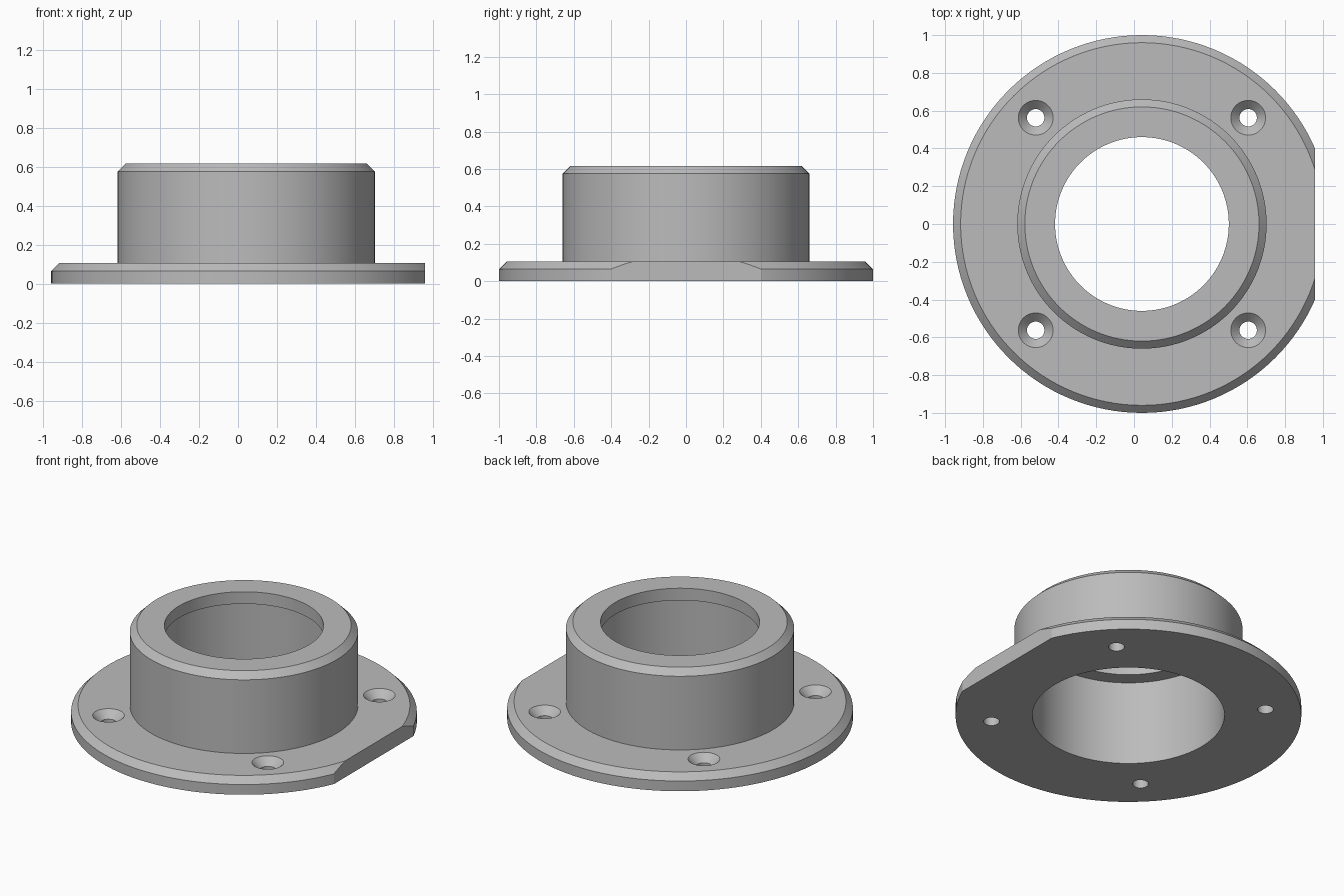
import bpy, bmesh
from math import radians, tau
from mathutils import Vector

default = bpy.data.objects.get("Cube")
if default:
    bpy.data.objects.remove(default, do_unlink=True)

AXIS_X = 0.042        # the flat makes the outline off-centre from the axis
FLAT_X = 0.958
BOLT = 0.5625         # bolt offset from the axis in x and y

grey = bpy.data.materials.new("light grey metal")
grey.use_nodes = True
colour = (0.5, 0.5, 0.5, 1)
grey.diffuse_color = colour
grey.node_tree.nodes["Principled BSDF"].inputs["Base Color"].default_value = colour


def lathe(name, profile, steps, centre):
    """Revolve a closed (radius, z) profile about a vertical axis."""
    bm = bmesh.new()
    verts = [bm.verts.new((r, 0, z)) for r, z in profile]
    edges = [bm.edges.new((v, verts[i - 1])) for i, v in enumerate(verts)]
    bmesh.ops.spin(bm, geom=verts + edges, axis=(0, 0, 1), cent=(0, 0, 0),
                   angle=tau, steps=steps, use_merge=True)
    bmesh.ops.remove_doubles(bm, verts=bm.verts, dist=1e-5)
    # drop the collapsed axis of solid profiles
    loose = [e for e in bm.edges if not e.link_faces]
    bmesh.ops.delete(bm, geom=loose, context='EDGES')
    bmesh.ops.translate(bm, verts=bm.verts, vec=Vector(centre))
    bmesh.ops.recalc_face_normals(bm, faces=bm.faces)
    return add_object(name, bm)


def add_object(name, bm):
    mesh = bpy.data.meshes.new(name)
    bm.to_mesh(mesh)
    bm.free()
    mesh.materials.append(grey)
    obj = bpy.data.objects.new(name, mesh)
    bpy.context.collection.objects.link(obj)
    return obj


def cut(target, cutter):
    mod = target.modifiers.new("cut", 'BOOLEAN')
    mod.operation, mod.solver, mod.object = 'DIFFERENCE', 'EXACT', cutter
    bpy.context.view_layer.objects.active = target
    bpy.ops.object.modifier_apply(modifier=mod.name)
    bpy.data.objects.remove(cutter, do_unlink=True)


# Flange, hub and stepped bore in one turned body
body = lathe("flanged_hub", [
    (0.555, 0), (1, 0), (1, 0.065), (0.96, 0.105),
    (0.66, 0.105), (0.66, 0.575), (0.62, 0.615),
    (0.46, 0.615), (0.46, 0.538), (0.555, 0.538)], 128, (AXIS_X, 0, 0))

# Flat on the flange's left edge
bm = bmesh.new()
bmesh.ops.create_cube(bm, size=1)
bmesh.ops.scale(bm, vec=(1, 2, 1), verts=bm.verts)
bmesh.ops.translate(bm, vec=(FLAT_X + 0.5, 0, 0), verts=bm.verts)
cut(body, add_object("flat_cutter", bm))

# Four countersunk bolt holes
for sx in (-1, 1):
    for sy in (-1, 1):
        cut(body, lathe("bolt_hole_cutter", [
            (0, -0.1), (0.046, -0.1), (0.046, 0.059),
            (0.092, 0.105), (0.092, 0.2), (0, 0.2)],
            48, (AXIS_X + sx * BOLT, sy * BOLT, 0)))

# Smooth round walls, crisp machined edges
bpy.ops.object.select_all(action='DESELECT')
body.select_set(True)
bpy.context.view_layer.objects.active = body
bpy.ops.object.shade_smooth_by_angle(angle=radians(15))
